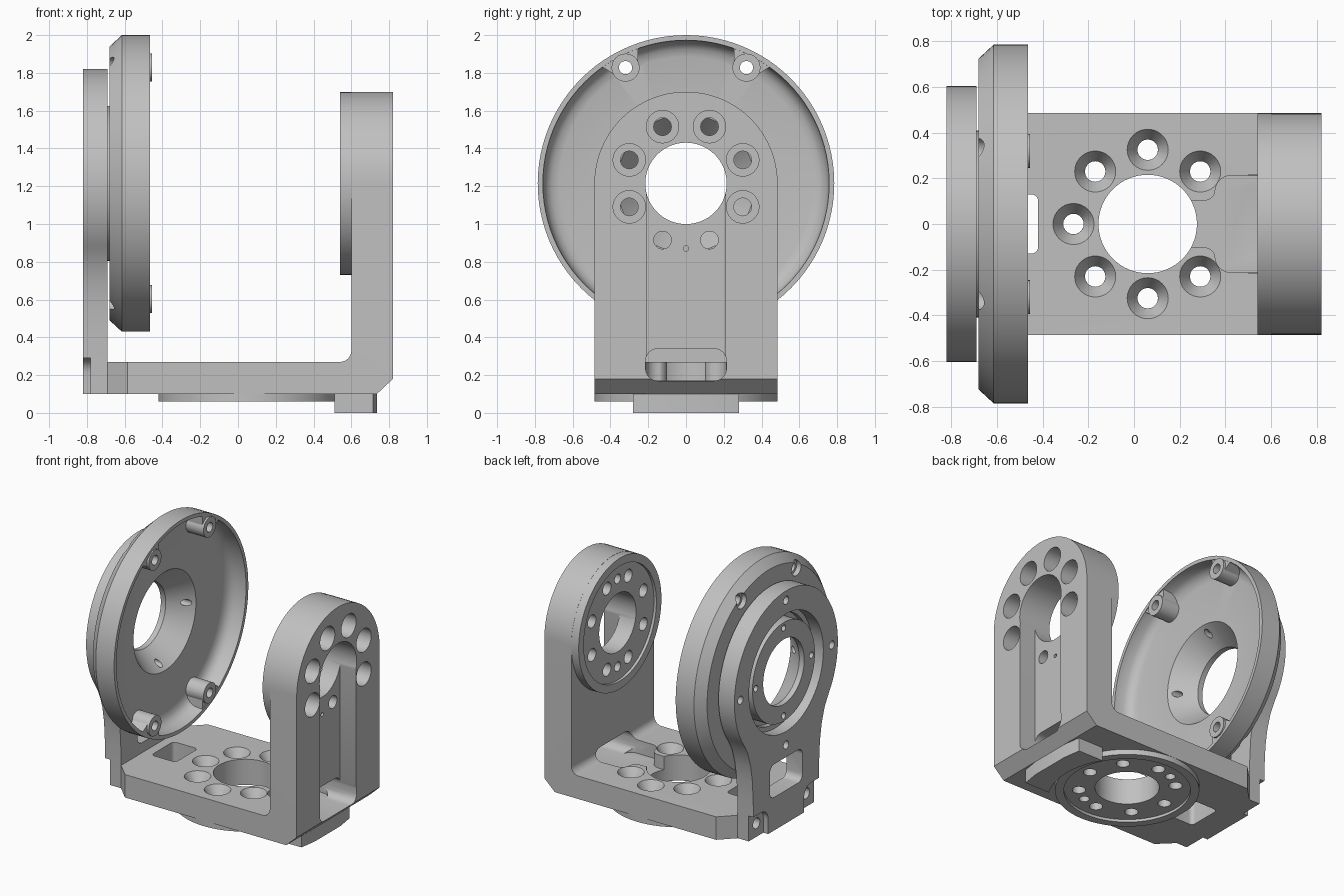
import bpy, bmesh, math
from mathutils import Vector

cube = bpy.data.objects.get("Cube")
if cube:
    bpy.data.objects.remove(cube, do_unlink=True)

metal = bpy.data.materials.new("satin grey")
GREY = (0.53, 0.53, 0.53, 1)
metal.diffuse_color = GREY
metal.use_nodes = True
metal.node_tree.nodes["Principled BSDF"].inputs["Base Color"].default_value = GREY

AXIS_Z = 1.215   # height of the tilt axis
PAN_X = 0.06     # centre of the pan axis


def prism(name, pts, axis, a, b):
    """Extrude a 2D outline along an axis: X uses (y, z), Y uses (x, z), Z uses (x, y)."""
    place = {"X": lambda p, t: (t, p[0], p[1]),
             "Y": lambda p, t: (p[0], t, p[1]),
             "Z": lambda p, t: (p[0], p[1], t)}[axis]
    bm = bmesh.new()
    low = [bm.verts.new(place(p, a)) for p in pts]
    high = [bm.verts.new(place(p, b)) for p in pts]
    bm.faces.new(low)
    bm.faces.new(high)
    for i in range(len(pts)):
        j = (i + 1) % len(pts)
        bm.faces.new((low[i], low[j], high[j], high[i]))
    return finish(name, bm)


def finish(name, bm):
    bmesh.ops.recalc_face_normals(bm, faces=bm.faces)
    me = bpy.data.meshes.new(name)
    bm.to_mesh(me)
    bm.free()
    me.materials.append(metal)
    ob = bpy.data.objects.new(name, me)
    bpy.context.collection.objects.link(ob)
    return ob


def arc(cx, cy, r, start, end, n):
    angles = [math.radians(start + (end - start) * i / n) for i in range(n + 1)]
    return [(cx + r * math.cos(t), cy + r * math.sin(t)) for t in angles]


def disc(c, r, axis, a, b, n=32):
    return prism("cutter", arc(c[0], c[1], r, 0, 360, n)[:-1], axis, a, b)


def rounded(x0, x1, y0, y1, r):
    return (arc(x1 - r, y1 - r, r, 0, 90, 6) + arc(x0 + r, y1 - r, r, 90, 180, 6)
            + arc(x0 + r, y0 + r, r, 180, 270, 6) + arc(x1 - r, y0 + r, r, 270, 360, 6))


def lathe(name, profile, n=96):
    """Revolve closed (x, radius) profile about the tilt axis."""
    bm = bmesh.new()
    rings = []
    for i in range(n):
        t = 2 * math.pi * i / n
        rings.append([bm.verts.new((x, r * math.cos(t), AXIS_Z + r * math.sin(t))) for x, r in profile])
    for i in range(n):
        p, q = rings[i], rings[(i + 1) % n]
        for k in range(len(profile)):
            m = (k + 1) % len(profile)
            bm.faces.new((p[k], p[m], q[m], q[k]))
    return finish(name, bm)


def combine(target, op, *tools):
    bpy.context.view_layer.objects.active = target
    for tool in tools:
        mod = target.modifiers.new("shape", "BOOLEAN")
        mod.operation, mod.solver, mod.object = op, "EXACT", tool
        bpy.ops.object.modifier_apply(modifier=mod.name)
        bpy.data.objects.remove(tool, do_unlink=True)


def polar(c, r, degrees):
    t = math.radians(degrees)
    return (c[0] + r * math.cos(t), c[1] + r * math.sin(t))


# Bracket: L section trimmed to an arch
section = ([(-0.69, 0.1), (0.735, 0.1), (0.82, 0.18), (0.82, 1.8), (0.60, 1.8)]
           + arc(0.54, 0.33, 0.06, 0, -90, 8) + [(-0.69, 0.27)])
bracket = prism("bracket", section, "Y", -0.6, 0.6)
arch = [(-0.485, 0), (0.485, 0)] + arc(0, AXIS_Z, 0.485, 0, 180, 48)
combine(bracket, "INTERSECT", prism("cutter", arch, "X", -1, 1))
tilt, pan = (0, AXIS_Z), (PAN_X, 0)
combine(bracket, "UNION",
        disc(tilt, 0.484, "X", 0.54, 0.603, 96),
        disc(pan, 0.484, "Z", 0.06, 0.15, 96))

# Bracket: chamfered corners, cable slot and base openings
for s in (-1, 1):
    corner = [(-0.585, s * 0.486), (-0.7, s * 0.372), (-0.8, s * 0.6), (-0.585, s * 0.6)]
    combine(bracket, "DIFFERENCE", prism("cutter", corner, "Z", 0, 0.4))
neck = (arc(0.3, 0.16, 0.06, 270, 360, 6) + arc(0.3, -0.16, 0.06, 0, 90, 6) + [(0.15, -0.1), (0.15, 0.1)])
combine(bracket, "DIFFERENCE",
        prism("cutter", rounded(-0.21, 0.21, 0.172, AXIS_Z, 0.06), "X", 0.69, 0.9),
        prism("cutter", rounded(-0.214, 0.214, 0.17, 0.34, 0.065), "X", 0.5, 0.9),
        prism("cutter", rounded(0.355, 0.62, -0.212, 0.212, 0.07), "Z", 0.171, 0.29),
        prism("cutter", neck, "Z", 0.172, 0.3),
        prism("cutter", rounded(-0.62, -0.42, -0.13, 0.13, 0.03), "Z", 0, 0.4),
        disc(tilt, 0.425, "X", 0.5, 0.56, 64),
        disc(pan, 0.425, "Z", 0, 0.08, 64),
        disc(tilt, 0.2155, "X", 0.4, 1, 64),
        disc(pan, 0.2155, "Z", 0, 0.5, 64))

# Bracket: bolt circles, counterbored on the arm and countersunk on the base
for k in range(8):
    p = polar(tilt, 0.325, 22.5 + 45 * k)
    combine(bracket, "DIFFERENCE", disc(p, 0.047, "X", 0.4, 0.9, 20))
    if p[1] > 1:
        combine(bracket, "DIFFERENCE", disc(p, 0.086, "X", 0.65, 0.9))
    q = polar(pan, 0.325, 45 * k)
    combine(bracket, "DIFFERENCE", disc(q, 0.045, "Z", 0.0, 0.16 if k == 0 else 0.4, 20))
    if k:
        bm = bmesh.new()
        bmesh.ops.create_cone(bm, cap_ends=True, segments=32, radius1=0.045, radius2=0.095, depth=0.08)
        bmesh.ops.translate(bm, verts=bm.verts, vec=Vector((q[0], q[1], 0.238)))
        combine(bracket, "DIFFERENCE", finish("cutter", bm))

# Bracket: blind dowel holes and the pin hole in the slot
for turn in (0, 180):
    combine(bracket, "DIFFERENCE",
            disc(polar(tilt, 0.325, 90 + turn), 0.035, "X", 0.5, 0.61, 16),
            disc(polar(pan, 0.325, 112.5 + turn), 0.035, "Z", 0, 0.13, 16))
combine(bracket, "DIFFERENCE", disc((0, 0.87), 0.014, "X", 0.65, 0.9, 12))

# Stop block under the base
inner = math.degrees(math.asin(0.28 / 0.53))
stop = [(0.715, -0.28), (0.735, -0.15), (0.735, 0.15), (0.715, 0.28)] + arc(PAN_X, 0, 0.53, inner, -inner, 16)
prism("stop_block", stop, "Z", 0, 0.101)

# Side plate: round head flowing into a narrower foot
flank = [(0.38, 0.1), (0.385, 0.4), (0.395, 0.56), (0.415, 0.68), (0.45, 0.79)]
outline = flank + arc(0, AXIS_Z, 0.605, -35, 215, 80) + [(-y, z) for y, z in reversed(flank)]
plate = prism("side_plate", outline, "X", -0.82, -0.69)
combine(plate, "DIFFERENCE",
        disc(tilt, 0.435, "X", -0.9, -0.73, 64),
        disc(tilt, 0.40, "X", -0.9, -0.6, 64),
        prism("cutter", rounded(-0.19, 0.19, 0.345, 0.59, 0.05), "X", -0.9, -0.6))
for k in range(4):
    combine(plate, "DIFFERENCE", disc(polar(tilt, 0.535, 90 * k), 0.03, "X", -0.9, -0.72, 16))
for s in (-1, 1):
    combine(plate, "DIFFERENCE",
            prism("cutter", rounded(min(s * 0.21, s * 0.5), max(s * 0.21, s * 0.5), 0, 0.29, 0.08),
                  "X", -0.9, -0.78),
            disc((s * 0.29, 0.2), 0.04, "X", -0.9, -0.72, 20))

# Dish: open towards the arm, with a tapered hub through the side plate
dish = lathe("dish", [(-0.68, 0.725), (-0.615, 0.785), (-0.465, 0.785), (-0.465, 0.758),
                      (-0.54, 0.752), (-0.57, 0.735), (-0.59, 0.71), (-0.60, 0.67),
                      (-0.60, 0.365), (-0.76, 0.24), (-0.80, 0.24),
                      (-0.80, 0.365), (-0.69, 0.365), (-0.69, 0.41), (-0.68, 0.41)])

# Dish: screw posts joined to the rim by flared webs
posts = [(sy * 0.32, AXIS_Z + sz * 0.613) for sy in (-1, 1) for sz in (-1, 1)]
for p in posts:
    out = Vector((p[0], p[1] - AXIS_Z)).normalized()
    side = Vector((-out.y, out.x))
    web = [Vector(p) + side * w + out * d
           for w, d in ((0.073, 0), (0.11, 0.065), (-0.11, 0.065), (-0.073, 0))]
    combine(dish, "UNION",
            prism("web", [tuple(v) for v in web], "X", -0.61, -0.47),
            disc(p, 0.074, "X", -0.63, -0.455))
for p in posts:
    combine(dish, "DIFFERENCE",
            disc(p, 0.035, "X", -0.9, -0.4, 20),
            disc(p, 0.055, "X", -0.75, -0.645))
for k in range(4):
    combine(dish, "DIFFERENCE", disc(polar(tilt, 0.325, 90 * k), 0.023, "X", -0.9, -0.55, 16))

# Smooth curved surfaces, keep machined edges sharp
bpy.ops.object.select_all(action="DESELECT")
for ob in bpy.context.scene.objects:
    if ob.type == "MESH":
        ob.select_set(True)
        bpy.context.view_layer.objects.active = ob
bpy.ops.object.shade_smooth_by_angle(angle=math.radians(25))
